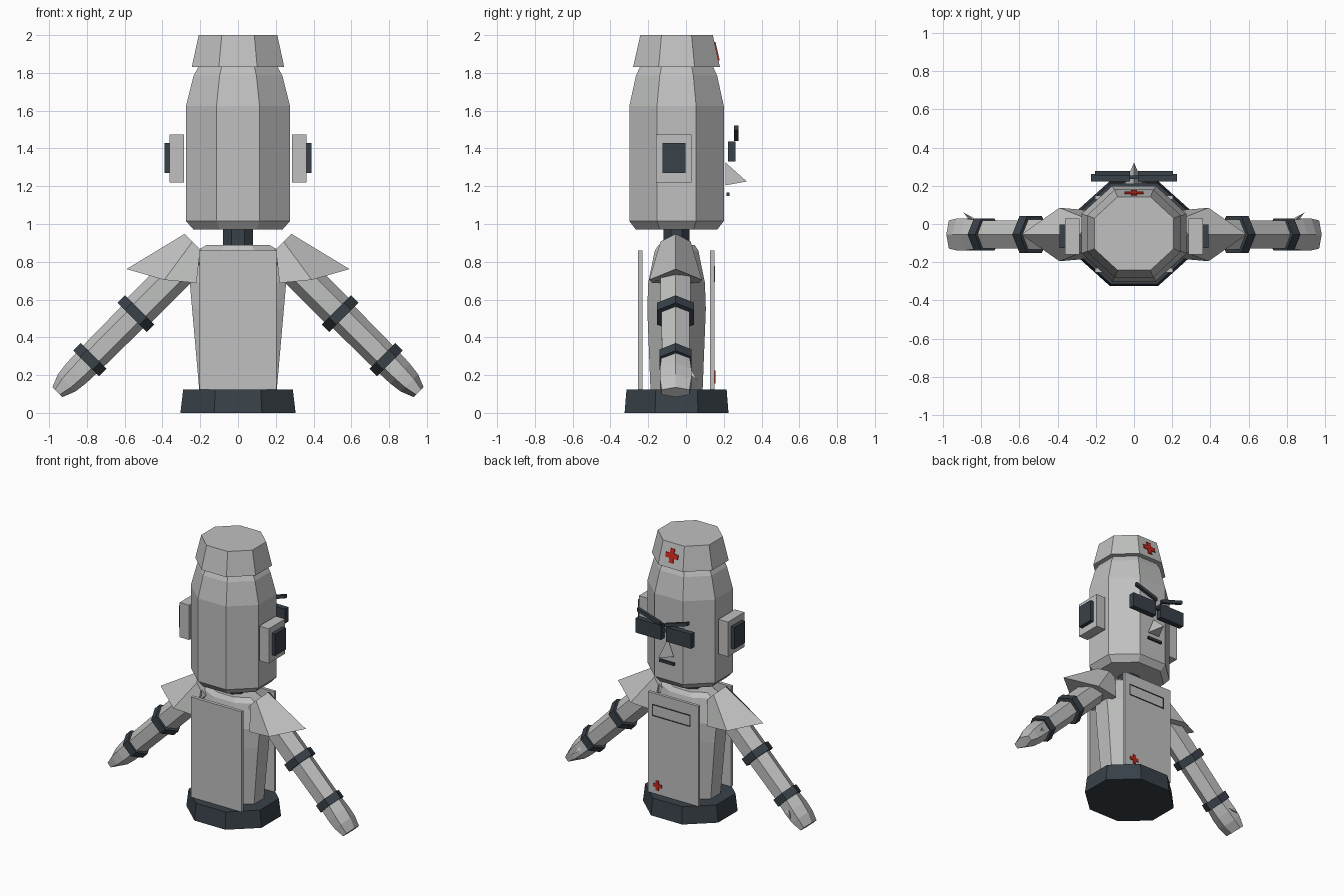
import bpy, bmesh, math
from mathutils import Vector, Matrix

if "Cube" in bpy.data.objects:
    bpy.data.objects.remove(bpy.data.objects["Cube"])

CY = -0.05      # depth of the body axis
AY = -0.055     # depth of the arm axis


def material(name, rgb):
    m = bpy.data.materials.new(name)
    m.diffuse_color = (*rgb, 1)
    m.use_nodes = True
    m.node_tree.nodes["Principled BSDF"].inputs["Base Color"].default_value = m.diffuse_color
    return m


GREY = material("light grey", (0.52, 0.53, 0.52))
DARK = material("dark slate", (0.04, 0.053, 0.066))
RED = material("red", (0.55, 0.02, 0.012))


def make(name, verts, faces, mat):
    bm = bmesh.new()
    vs = [bm.verts.new(v) for v in verts]
    for f in faces:
        bm.faces.new([vs[i] for i in f])
    bmesh.ops.recalc_face_normals(bm, faces=bm.faces)
    me = bpy.data.meshes.new(name)
    bm.to_mesh(me)
    bm.free()
    me.materials.append(mat)
    ob = bpy.data.objects.new(name, me)
    bpy.context.collection.objects.link(ob)
    return ob


def loft(name, rings, mat):
    """Skin equal-length closed rings and cap both ends."""
    n = len(rings[0])
    faces = [(r * n + i, r * n + (i + 1) % n, (r + 1) * n + (i + 1) % n, (r + 1) * n + i)
             for r in range(len(rings) - 1) for i in range(n)]
    faces += [tuple(range(n)), tuple(range((len(rings) - 1) * n, len(rings) * n))]
    return make(name, [v for r in rings for v in r], faces, mat)


def octagon(z, hx, hy):
    k = 1 / math.cos(math.pi / 8)
    return [Vector((hx * k * math.cos(a), CY + hy * k * math.sin(a), z))
            for a in (math.pi / 8 + i * math.pi / 4 for i in range(8))]


def tower(name, profile, mat):
    return loft(name, [octagon(*p) for p in profile], mat)


def box(name, x, y, z, mat):
    return loft(name, [[(x[0], y[0], h), (x[1], y[0], h), (x[1], y[1], h), (x[0], y[1], h)]
                       for h in z], mat)


def cross(name, size, center, tilt, mat):
    """Plus-shaped plate facing +y."""
    a, b = size / 2, size / 6
    quarter = [(a, -b), (a, b), (b, b)]
    pts = []
    for k in range(4):
        c, s = round(math.cos(k * math.pi / 2)), round(math.sin(k * math.pi / 2))
        pts += [(c * x - s * z, s * x + c * z) for x, z in quarter]
    m = Matrix.Translation(center) @ Matrix.Rotation(tilt, 4, 'X')
    return loft(name, [[m @ Vector((x, y, z)) for x, z in pts] for y in (-0.002, 0.005)], mat)


# Octagonal stack: base, torso, neck, head, hat
tower("base", [(0, .305, .275), (.125, .29, .265)], DARK)
tower("torso", [(.12, .205, .138), (.55, .243, .155), (.69, .255, .15),
                (.86, .215, .115), (.89, .165, .095)], GREY)
tower("neck", [(.88, .08, .068), (.98, .08, .068)], DARK)
tower("head", [(.97, .235, .215), (1.015, .275, .25), (1.625, .275, .25),
               (1.785, .235, .215), (1.84, .205, .19)], GREY)
tower("hat", [(1.83, .245, .23), (2.0, .208, .192)], GREY)
cross("hat_cross", .1, (0, .162, 1.915), math.atan2(.038, .17), RED)

# Flat boards on the front and rear of the torso
box("rear_board", (-.205, .205), (-.255, -.23), (.125, .86), GREY)
box("front_board", (-.205, .205), (.128, .15), (.125, .86), GREY)
cross("board_cross", .07, (.125, .151, .19), 0, RED)
for x in (.165, -.14):
    box("label_side", (x - .003, x + .003), (.149, .154), (.695, .775), DARK)
for z in (.695, .775):
    box("label_edge", (-.143, .168), (.149, .154), (z - .003, z + .003), DARK)

# Face
box("mouth", (-.06, .06), (.215, .23), (1.148, 1.166), DARK)
make("nose", [(0, .21, 1.325), (-.048, .21, 1.205), (.048, .21, 1.205), (0, .322, 1.225)],
     [(0, 1, 2), (0, 1, 3), (0, 2, 3), (1, 2, 3)], GREY)
box("glasses_bridge", (-.03, .03), (.235, .255), (1.39, 1.41), DARK)

for s in (-1, 1):
    # Lenses and slanted brows
    box("lens", (s * .02, s * .225), (.222, .263), (1.33, 1.437), DARK)
    loft("eyebrow", [[(s * x, y, z + dz) for y, dz in
                      ((.255, 0), (.277, 0), (.277, .025), (.255, .025))]
                     for x, z in ((.02, 1.44), (.205, 1.497))], DARK)
    # Ears
    box("ear_block", (s * .285, s * .362), (-.16, .03), (1.22, 1.475), GREY)
    box("ear_pad", (s * .362, s * .39), (-.125, -.003), (1.27, 1.43), DARK)

    # Arm frame: t runs down the arm, n points up and out from it
    def arm(t, n, y, s=s):
        r = math.sqrt(.5)
        return Vector((s * (.2 + r * (t + n)), AY + y, .866 + r * (n - t)))

    def hexagon(t, rn, ry):
        return [arm(t, rn * math.cos(i * math.pi / 3), ry * math.sin(i * math.pi / 3))
                for i in range(6)]

    loft("upper_arm", [hexagon(0, .09, .09), hexagon(.482, .09, .092)], GREY)
    loft("forearm", [hexagon(.482, .082, .086), hexagon(.826, .078, .084)], GREY)
    loft("hand", [hexagon(.826, .078, .084), hexagon(.93, .074, .096),
                  hexagon(1.0, .065, .096), hexagon(1.07, .037, .085)], GREY)
    loft("elbow_band", [hexagon(.454, .109, .113), hexagon(.51, .109, .113)], DARK)
    loft("wrist_band", [hexagon(.798, .096, .098), hexagon(.854, .096, .098)], DARK)
    make("thumb", [arm(.86, .02, .06), arm(.86, -.025, .06), arm(.92, 0, .06), arm(.98, .0, .115)],
         [(0, 1, 2), (0, 1, 3), (0, 2, 3), (1, 2, 3)], GREY)

    # Flared shoulder cape
    inner = [(0, 0, -.09), (0, .058, -.08), (0, .116, 0), (0, .058, .08), (0, 0, .09)]
    outer = [(.14, -.112, -.125), (.249, .02, -.14), (.35, .202, 0),
             (.249, .02, .14), (.14, -.112, .125)]
    loft("shoulder_cape", [[arm(*p) for p in inner], [arm(*p) for p in outer]], GREY)
